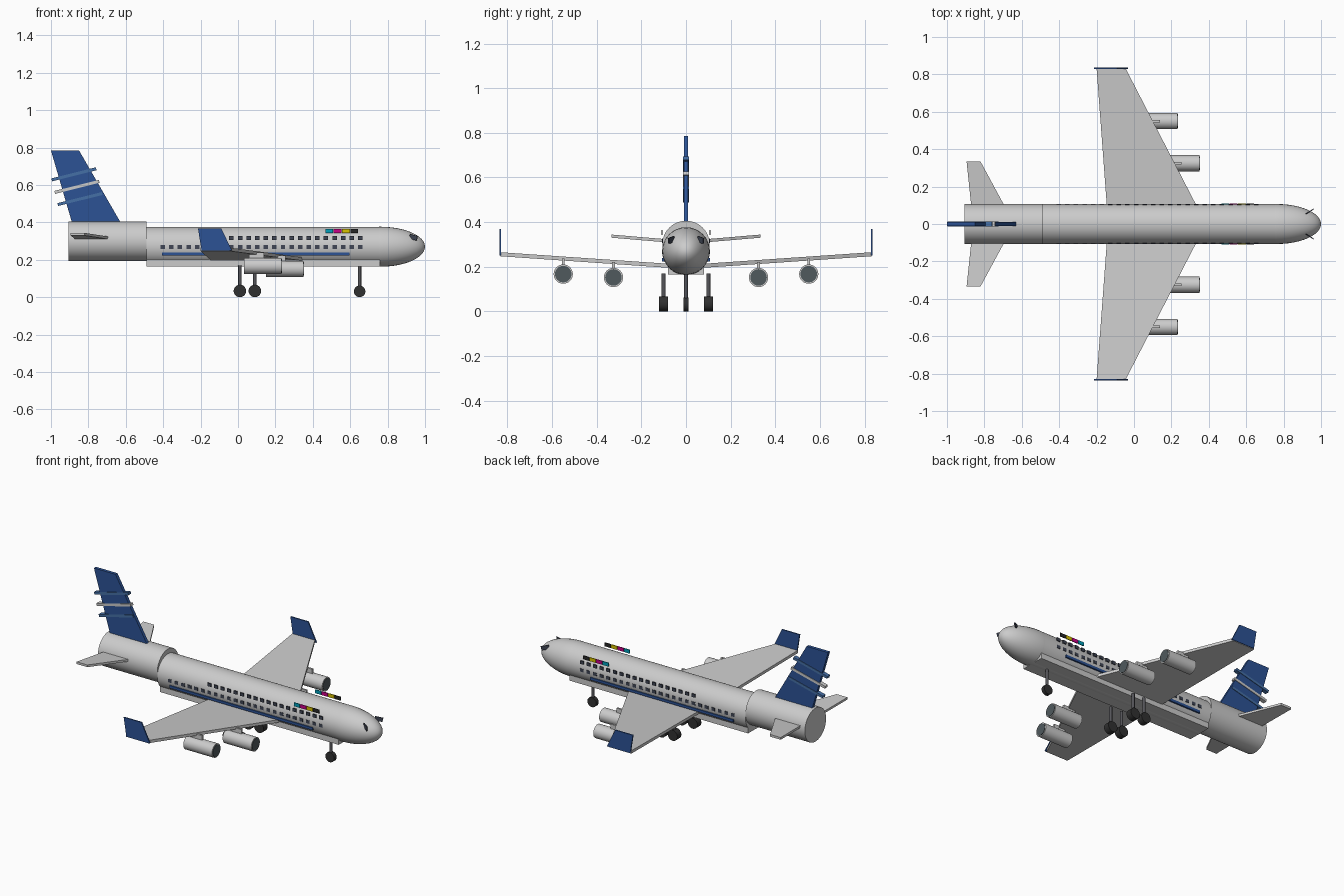
import bpy, bmesh
from math import pi, radians
from mathutils import Matrix, Vector

if "Cube" in bpy.data.objects:
    bpy.data.objects.remove(bpy.data.objects["Cube"])


def mat(name, *rgb):
    m = bpy.data.materials.new(name)
    m.diffuse_color = (*rgb, 1)
    m.use_nodes = True
    m.node_tree.nodes["Principled BSDF"].inputs["Base Color"].default_value = m.diffuse_color
    return m


NAVY = mat("navy", 0.025, 0.085, 0.30)
BLUE = mat("mid_blue", 0.06, 0.16, 0.38)
GLASS = mat("glass", 0.05, 0.06, 0.09)
INTAKE = mat("intake", 0.08, 0.10, 0.11)
RUBBER = mat("rubber", 0.03, 0.03, 0.03)
STEEL = mat("steel", 0.09, 0.09, 0.10)
CYAN = mat("cyan", 0.0, 0.35, 0.5)
PINK = mat("magenta", 0.6, 0.0, 0.25)
YELLOW = mat("yellow", 0.7, 0.55, 0.0)
BLACK = mat("black", 0.02, 0.02, 0.02)


def finish(name, bm, m=None, smooth=False):
    bmesh.ops.recalc_face_normals(bm, faces=bm.faces)
    me = bpy.data.meshes.new(name)
    bm.to_mesh(me)
    bm.free()
    ob = bpy.data.objects.new(name, me)
    bpy.context.collection.objects.link(ob)
    if m:
        me.materials.append(m)
    if smooth:
        bpy.ops.object.select_all(action='DESELECT')
        ob.select_set(True)
        bpy.context.view_layer.objects.active = ob
        bpy.ops.object.shade_smooth_by_angle(angle=radians(35))
    return ob


def add_box(bm, c, s, rot=Matrix()):
    bmesh.ops.create_cube(bm, size=1, matrix=Matrix.Translation(c) @ rot @ Matrix.Diagonal((*s, 1)))


def box(name, c, s, m=None, rot=Matrix()):
    bm = bmesh.new()
    add_box(bm, c, s, rot)
    return finish(name, bm, m)


def cyl(name, c, r, length, axis, m=None, seg=32):
    rot = {'X': Matrix.Rotation(pi / 2, 4, 'Y'), 'Y': Matrix.Rotation(pi / 2, 4, 'X'), 'Z': Matrix()}[axis]
    bm = bmesh.new()
    bmesh.ops.create_cone(bm, cap_ends=True, segments=seg, radius1=r, radius2=r, depth=length,
                          matrix=Matrix.Translation(c) @ rot)
    return finish(name, bm, m, True)


def slab(name, outline, offset, m=None):
    """Solid between an outline and its copy shifted by offset."""
    bm = bmesh.new()
    a = [bm.verts.new(p) for p in outline]
    b = [bm.verts.new(Vector(p) + Vector(offset)) for p in outline]
    bm.faces.new(a)
    bm.faces.new(b[::-1])
    for i in range(len(a)):
        j = (i + 1) % len(a)
        bm.faces.new((a[i], b[i], b[j], a[j]))
    return finish(name, bm, m)


# Fuselage, raised tail section, flat belly and rounded nose
cyl("fuselage", (0.135, 0, 0.27), 0.106, 1.25, 'X', seg=48)
cyl("tail_section", (-0.6975, 0, 0.30), 0.106, 0.415, 'X', seg=48)
box("belly", (0.135, 0, 0.1925), (1.25, 0.16, 0.055))
bm = bmesh.new()
bmesh.ops.create_uvsphere(bm, u_segments=32, v_segments=24, radius=1,
                          matrix=Matrix.Translation((0.76, 0, 0.27)) @ Matrix.Diagonal((0.24, 0.107, 0.107, 1))
                          @ Matrix.Rotation(pi / 2, 4, 'Y'))
bmesh.ops.bisect_plane(bm, geom=bm.verts[:] + bm.edges[:] + bm.faces[:], plane_co=(0.755, 0, 0),
                       plane_no=(1, 0, 0), clear_inner=True)
finish("nose", bm, None, True)

# Tail fin with three slanted stripes
slab("tail_fin", [(-0.885, -0.01, 0.39), (-0.622, -0.01, 0.39), (-0.85, -0.01, 0.785), (-1.0, -0.01, 0.785)],
     (0, 0.02, 0), NAVY)
for i, (x, z, m) in enumerate([(-0.845, 0.525, BLUE), (-0.861, 0.59, None), (-0.877, 0.657, BLUE)]):
    box(f"fin_stripe_{i + 1}", (x, 0, z), (0.245, 0.026, 0.016), m, Matrix.Rotation(radians(-14), 4, 'Y'))

for s, side in ((1, "left"), (-1, "right")):
    # Wing, winglet and tailplane
    slab(f"{side}_wing", [(0.385, 0, 0.19), (-0.138, 0, 0.19), (-0.2, s * 0.832, 0.247), (-0.045, s * 0.832, 0.247)],
         (0, 0, 0.018))
    slab(f"{side}_winglet", [(-0.195, s * 0.828, 0.25), (-0.032, s * 0.828, 0.25),
                             (-0.09, s * 0.828, 0.368), (-0.214, s * 0.828, 0.368)], (0, s * 0.008, 0), NAVY)
    slab(f"{side}_tailplane", [(-0.64, s * 0.0, 0.302), (-0.86, s * 0.0, 0.302),
                               (-0.895, s * 0.333, 0.330), (-0.82, s * 0.333, 0.330)], (0, 0, 0.014))

    # Engines on pylons
    for tag, x, y, z, top in (("inner", 0.25, 0.325, 0.152, 0.222), ("outer", 0.133, 0.55, 0.167, 0.238)):
        cyl(f"{side}_{tag}_engine", (x, s * y, z), 0.043, 0.2, 'X')
        cyl(f"{side}_{tag}_intake", (x + 0.1, s * y, z), 0.037, 0.006, 'X', INTAKE)
        box(f"{side}_{tag}_pylon", (x - 0.035, s * y, (z + top) / 2), (0.08, 0.012, top - z))

    # Main landing gear
    for tag, x in (("rear", 0.01), ("front", 0.09)):
        cyl(f"{side}_{tag}_strut", (x, s * 0.1, 0.105), 0.009, 0.13, 'Z', STEEL, 16)
        cyl(f"{side}_{tag}_wheel", (x, s * 0.1, 0.0335), 0.0335, 0.04, 'Y', RUBBER, 24)

    # Two rows of cabin windows
    bm = bmesh.new()
    for i in range(24):
        x = -0.402 + i * 0.0459
        add_box(bm, (x, s * 0.105, 0.268), (0.024, 0.006, 0.02))
        if i >= 6:
            add_box(bm, (x, s * 0.105, 0.317), (0.024, 0.006, 0.02))
    finish(f"{side}_cabin_windows", bm, GLASS)

    # Side stripe, colour bar and cockpit window
    box(f"{side}_side_stripe", (0.095, s * 0.102, 0.231), (1.0, 0.01, 0.016), NAVY)
    for i, m in enumerate((CYAN, PINK, YELLOW, BLACK)):
        box(f"{side}_colour_bar_{i + 1}", (0.487 + i * 0.045, s * 0.107, 0.354), (0.041, 0.005, 0.023), m)
    box(f"{side}_cockpit_window", (0.938, s * 0.066, 0.32), (0.048, 0.005, 0.026), GLASS,
        Matrix.Rotation(s * radians(32), 4, 'Z') @ Matrix.Rotation(radians(12), 4, 'Y'))

# Nose landing gear
cyl("nose_strut", (0.65, 0, 0.105), 0.009, 0.13, 'Z', STEEL, 16)
cyl("nose_wheel", (0.65, 0, 0.031), 0.031, 0.024, 'Y', RUBBER, 24)
